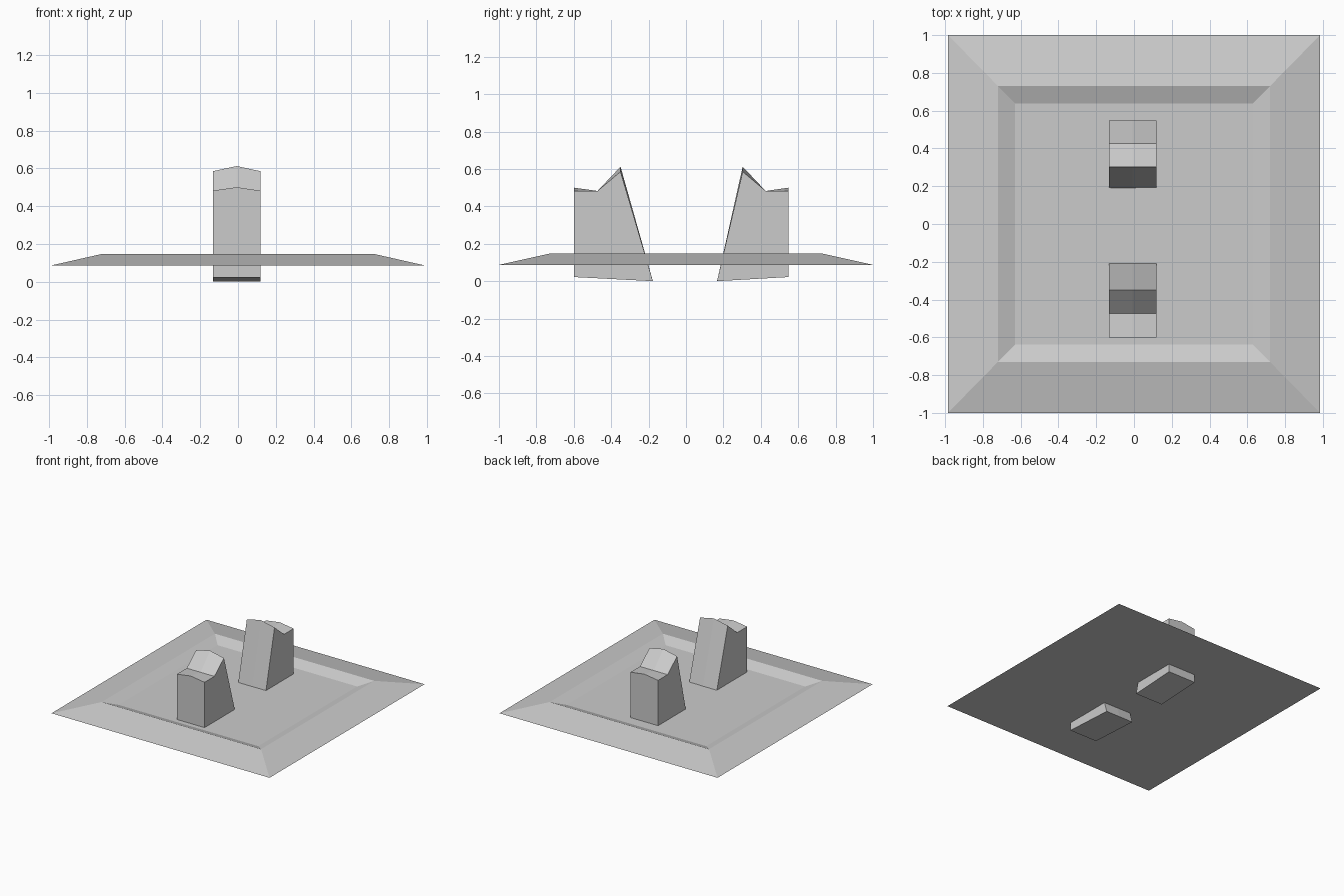
import bpy, bmesh

if "Cube" in bpy.data.objects:
    bpy.data.objects.remove(bpy.data.objects["Cube"])


def finish(name, bm):
    bmesh.ops.recalc_face_normals(bm, faces=bm.faces)
    mesh = bpy.data.meshes.new(name)
    bm.to_mesh(mesh)
    bm.free()
    obj = bpy.data.objects.new(name, mesh)
    bpy.context.collection.objects.link(obj)
    return obj


def bridge_loops(bm, a, b):
    n = len(a)
    for i in range(n):
        j = (i + 1) % n
        bm.faces.new((a[i], a[j], b[j], b[i]))


# Square tray: nested square rings rising to a rim and dropping to the floor
def make_tray():
    bm = bmesh.new()
    rings = [(0.985, 1.0, 0.087), (0.72, 0.73, 0.147), (0.63, 0.638, 0.112)]
    loops = [[bm.verts.new((sx * x, sy * y, z))
              for sx, sy in ((-1, -1), (1, -1), (1, 1), (-1, 1))]
             for x, y, z in rings]
    for a, b in zip(loops, loops[1:]):
        bridge_loops(bm, a, b)
    bm.faces.new(loops[0])
    bm.faces.new(loops[-1])
    return finish("tray", bm)


# Notched block: side profile (y, side z, middle z) swept over three x stations
def make_block(name, profile):
    bm = bmesh.new()
    loops = []
    for x, middle in ((-0.132, False), (-0.007, True), (0.118, False)):
        loops.append([bm.verts.new((x, y, zm if middle else zs))
                      for y, zs, zm in profile])
    for a, b in zip(loops, loops[1:]):
        bridge_loops(bm, a, b)
    bm.faces.new(loops[0])
    bm.faces.new(loops[-1])
    return finish(name, bm)


def block_profile(outer, notch, peak, foot):
    return [(outer, 0.022, 0.022), (foot, 0.0, 0.0), (peak, 0.585, 0.612),
            (notch, 0.482, 0.482), (outer, 0.482, 0.5)]


make_tray()
make_block("front_block", block_profile(-0.60, -0.473, -0.35, -0.177))
make_block("back_block", block_profile(0.549, 0.426, 0.303, 0.166))
